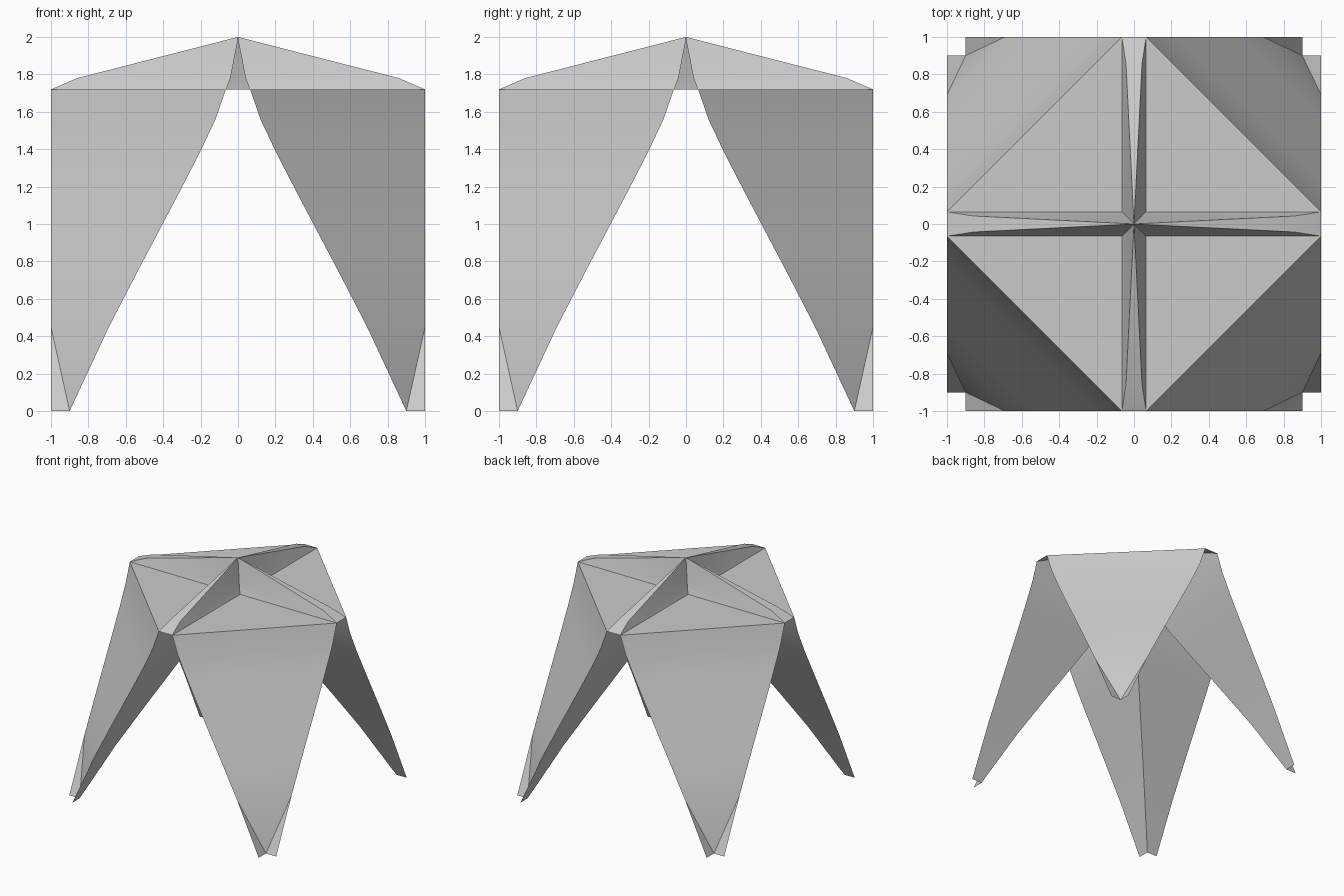
import bpy, bmesh, math
from mathutils import Vector

if "Cube" in bpy.data.objects:
    bpy.data.objects.remove(bpy.data.objects["Cube"])

# Arch profile: (height, half width of the crossing tunnels)
ARCH = [(1.72, .065), (1.56, .12), (1.38, .205), (1.19, .303), (1.0, .403),
        (.75, .535), (.45, .69), (0, .9)]
# Crown profile: (height, half width of ridge, distance from centre)
CROWN = [(2, 0, 0), (1.78, .043, .86), (1.72, .065, 1)]


def swap(p):
    return (p[1], p[0], p[2])


def build(name, faces):
    """One quadrant of faces (points, outward direction), mirrored in x and y."""
    bm = bmesh.new()
    for pts, out in faces:
        f = bm.faces.new([bm.verts.new(p) for p in pts])
        f.normal_update()
        if f.normal.dot(Vector(out)) < 0:
            f.normal_flip()
    bmesh.ops.remove_doubles(bm, verts=bm.verts, dist=1e-4)
    me = bpy.data.meshes.new(name)
    bm.to_mesh(me)
    bm.free()
    ob = bpy.data.objects.new(name, me)
    bpy.context.collection.objects.link(ob)
    bpy.ops.object.select_all(action='DESELECT')
    bpy.context.view_layer.objects.active = ob
    ob.select_set(True)
    bpy.ops.object.shade_smooth_by_angle(angle=math.radians(20))
    m = ob.modifiers.new("four_way", 'MIRROR')
    m.use_axis = (True, True, False)
    return ob


def both(faces):
    """Repeat faces across the diagonal of the quadrant."""
    return faces + [([swap(p) for p in pts], swap(out)) for pts, out in faces]


# Legs: inner arch walls, outer panels, flat caps and thin foot flaps
walls = [([(b, b, z1), (b, 1, z1), (d, 1, z2), (d, d, z2)], (-1, 0, -.2))
         for (z1, b), (z2, d) in zip(ARCH, ARCH[1:-1])]
zk, k = ARCH[-2]
zf, f = ARCH[-1]
walls.append(([(k, k, zk), (k, 1, zk), (f, f, zf)], (-1, 0, -.2)))
walls.append(([(k, 1, zk), (f, 1, zf), (f, f, zf)], (-1, 0, -.2)))
panels = [([(b, 1, z1), (1, b, z1), (1, d, z2), (d, 1, z2)], (1, 1, 0))
          for (z1, b), (z2, d) in zip(ARCH, ARCH[1:-1])]
panels.append(([(k, 1, zk), (1, k, zk), (f, f, zf)], (1, 1, 0)))
zt, t = ARCH[0]
panels.append(([(t, t, zt), (1, t, zt), (t, 1, zt)], (0, 0, 1)))
build("legs", both(walls) + panels)

# Crown: cross-shaped ridge rising to the peak, with sloping tops
crown = []
for (z1, w1, e1), (z2, w2, e2) in zip(CROWN, CROWN[1:]):
    side = [(w1, w1, z1), (e1, w1, z1), (e2, w2, z2), (w2, w2, z2)]
    top = [(e1, 0, z1), (e1, w1, z1), (e2, w2, z2), (e2, 0, z2)]
    if e1 == 0:
        side, top = side[1:], top[1:]
    crown += [(side, (0, 1, .3)), (top, (.2, 0, 1))]
build("ridge_crown", both(crown))
